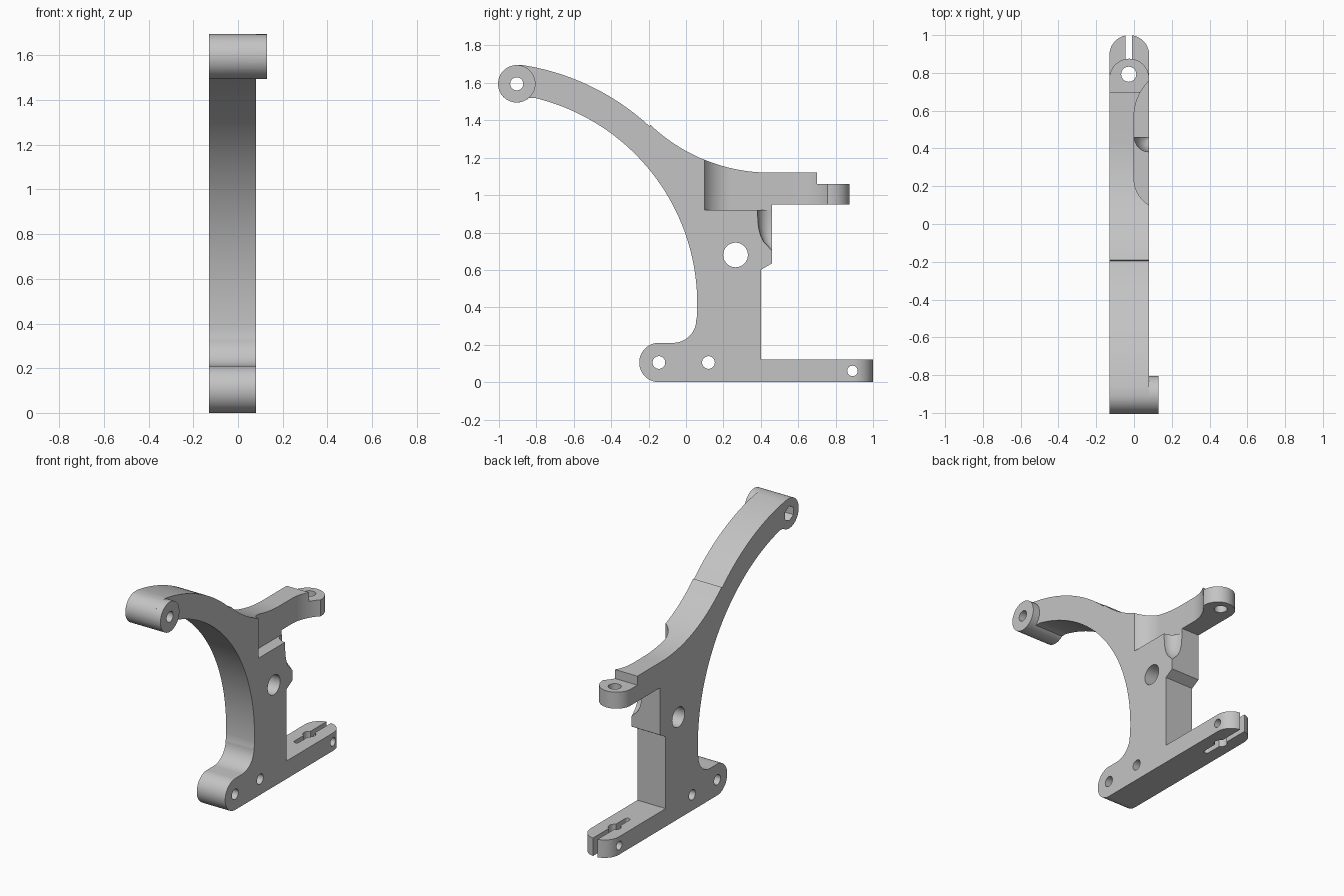
import bpy
import bmesh
from math import cos, sin, radians
from mathutils import Vector

if "Cube" in bpy.data.objects:
    bpy.data.objects.remove(bpy.data.objects["Cube"])

grey = bpy.data.materials.new("plain grey")
grey.use_nodes = True
GREY = (0.55, 0.55, 0.55, 1)
grey.diffuse_color = GREY
grey.node_tree.nodes["Principled BSDF"].inputs["Base Color"].default_value = GREY

LEFT, RIGHT, MID = 0.08, -0.13, -0.025   # side faces and middle plane of the plate


def arc(cx, cy, r, start, end, n=24):
    angles = [radians(start + (end - start) * i / n) for i in range(n + 1)]
    return [(cx + r * cos(a), cy + r * sin(a)) for a in angles]


def prism(name, points, axis, lo, hi):
    """Extrude a closed outline along x (outline in y, z) or z (outline in x, y)."""
    bm = bmesh.new()
    if axis == "x":
        verts = [bm.verts.new((lo, a, b)) for a, b in points]
        step = Vector((hi - lo, 0, 0))
    else:
        verts = [bm.verts.new((a, b, lo)) for a, b in points]
        step = Vector((0, 0, hi - lo))
    face = bm.faces.new(verts)
    extruded = bmesh.ops.extrude_face_region(bm, geom=[face], use_keep_orig=True)
    moved = [g for g in extruded["geom"] if isinstance(g, bmesh.types.BMVert)]
    bmesh.ops.translate(bm, verts=moved, vec=step)
    bmesh.ops.recalc_face_normals(bm, faces=bm.faces)
    mesh = bpy.data.meshes.new(name)
    bm.to_mesh(mesh)
    bm.free()
    obj = bpy.data.objects.new(name, mesh)
    bpy.context.collection.objects.link(obj)
    return obj


def activate(obj):
    bpy.ops.object.select_all(action="DESELECT")
    obj.select_set(True)
    bpy.context.view_layer.objects.active = obj


def combine(target, tool, operation="DIFFERENCE"):
    """Apply a boolean and discard the tool."""
    tool.hide_render = True
    mod = target.modifiers.new("cut", "BOOLEAN")
    mod.operation, mod.solver, mod.object = operation, "EXACT", tool
    activate(target)
    bpy.ops.object.modifier_apply(modifier=mod.name)
    bpy.data.objects.remove(tool)


def rounded_end(name, y, lo, hi):
    """Cutter that leaves a half-round end, seen from above."""
    points = arc(MID, y, LEFT - MID, 180, 0, 32)
    points += [(0.3, y), (0.3, y + 0.3), (-0.3, y + 0.3), (-0.3, y)]
    return prism(name, points, "z", lo, hi)


# Bracket plate: foot, curved neck, shelf and pillar in one side outline
outline = arc(-0.145, 0.105, 0.105, 270, 90)
outline += arc(-0.07, 0.335, 0.125, -90, 0, 16)
outline += arc(-1.07, 0.42, 1.13, -4, 76.5, 40)
outline += arc(-0.905, 1.595, 0.1, -50, -268, 40)
outline += arc(-1.07, 0.42, 1.29, 81.5, 47.3, 28)
outline += arc(0.45, 2.05, 0.93, 226.5, 270)
outline += [(0.7, 1.12), (0.7, 1.06), (0.875, 1.06), (0.875, 0.95), (0.46, 0.95),
            (0.46, 0.635), (0.4, 0.6), (0.4, 0.12), (1, 0.12), (1, 0)]
bracket = prism("bracket", outline, "x", RIGHT, LEFT)

# Collar widening the boss at the top of the neck
collar = prism("boss_collar", arc(-0.905, 1.595, 0.1, 0, 352.5, 47), "x", 0.03, 0.13)
combine(bracket, collar, "UNION")

# Rounded ends of the foot and the shelf tab
combine(bracket, rounded_end("foot_rounding", 0.895, -0.1, 0.3))
combine(bracket, rounded_end("tab_rounding", 0.77, 0.8, 1.3))

# Relief with swept ends beside the shelf
relief = arc(0.1625, 0.24, 0.1625, 250, 180, 16) + arc(0.27, 0.566, 0.27, 180, 130, 16)
relief += [(0.3, 0.77), (0.3, 0.09)]
combine(bracket, prism("shelf_relief", relief, "z", 0.92, 1.5))

# Tapering scoop in the pillar's back corner
bm = bmesh.new()
rings = []
for r, z in [(0.078, 0.96), (0.078, 0.9), (0.073, 0.83), (0.062, 0.785), (0.045, 0.75), (0.002, 0.705)]:
    rings.append([bm.verts.new((x, y, z)) for x, y in arc(LEFT, 0.46, r, 0, 348.75, 31)])
for a, b in zip(rings, rings[1:]):
    for i in range(32):
        j = (i + 1) % 32
        bm.faces.new((a[i], a[j], b[j], b[i]))
bm.faces.new(rings[0])
bm.faces.new(rings[-1])
bmesh.ops.recalc_face_normals(bm, faces=bm.faces)
mesh = bpy.data.meshes.new("scoop")
bm.to_mesh(mesh)
bm.free()
scoop = bpy.data.objects.new("scoop", mesh)
bpy.context.collection.objects.link(scoop)
combine(bracket, scoop)

# Cross holes
for y, z, r in [(-0.905, 1.595, 0.035), (-0.145, 0.105, 0.034), (0.12, 0.105, 0.034),
                (0.89, 0.06, 0.028), (0.265, 0.68, 0.066)]:
    combine(bracket, prism("cross_hole", arc(y, z, r, 0, 348.75, 31), "x", -0.3, 0.3))

# Six-sided nut recess on the right of the boss
combine(bracket, prism("nut_recess", arc(-0.905, 1.595, 0.05, 30, 330, 5), "x", -0.2, -0.07))

# Upright hole through tab and foot, and the clamping slit in the foot
combine(bracket, prism("upright_hole", arc(MID - 0.003, 0.793, 0.04, 0, 348.75, 31), "z", -0.1, 1.3))
slit = arc(MID - 0.003, 0.66, 0.017, 180, 360, 8) + [(MID + 0.014, 1.1), (MID - 0.02, 1.1)]
combine(bracket, prism("slit", slit, "z", -0.1, 0.3))

bracket.data.materials.clear()
bracket.data.materials.append(grey)
for face in bracket.data.polygons:
    face.material_index = 0
activate(bracket)
bpy.ops.object.shade_smooth_by_angle(angle=radians(30))
